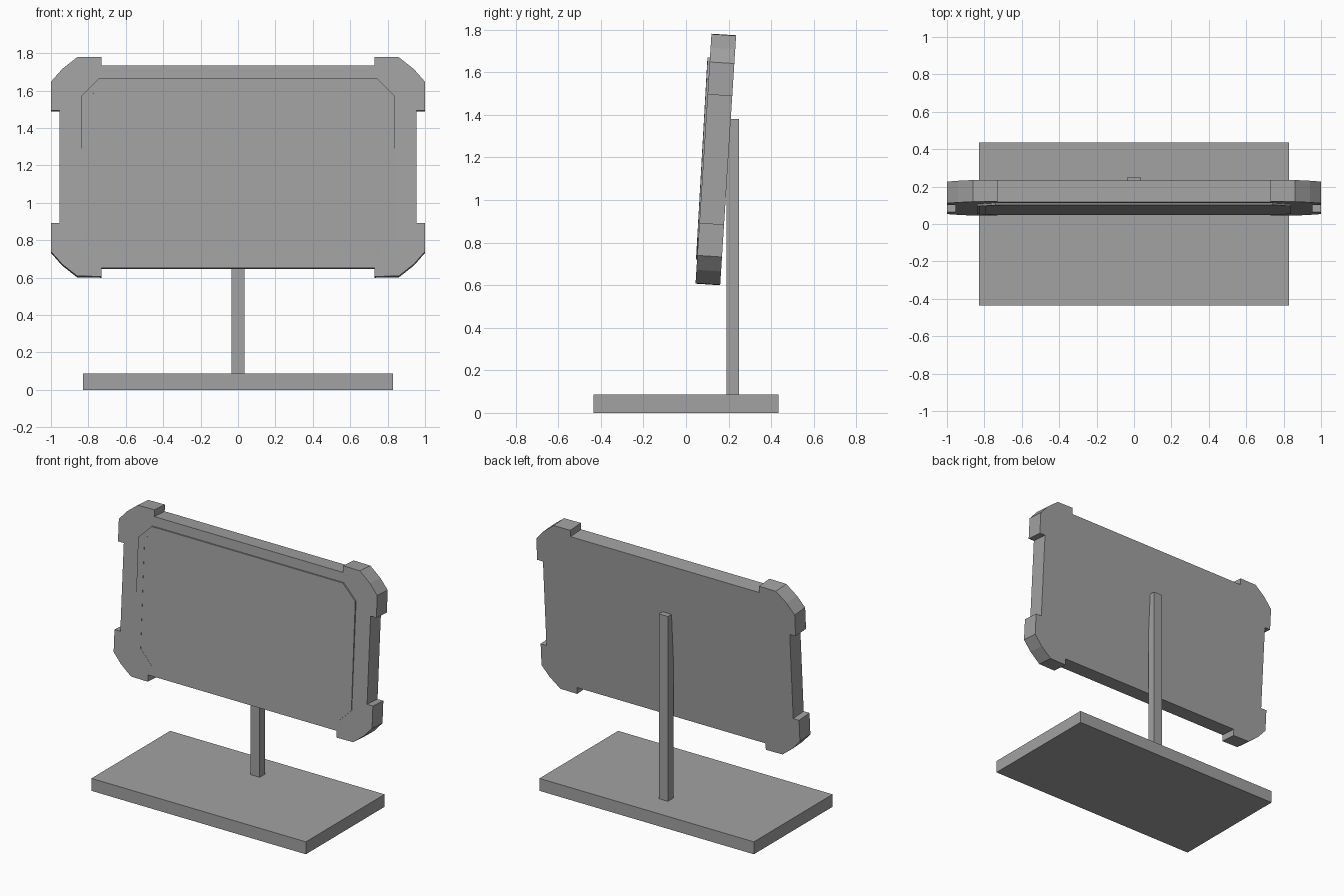
import bpy
import bmesh
from math import radians
from mathutils import Matrix

if "Cube" in bpy.data.objects:
    bpy.data.objects.remove(bpy.data.objects["Cube"])

grey = bpy.data.materials.new("plain grey")
grey.use_nodes = True
colour = (0.36, 0.36, 0.36, 1)
grey.diffuse_color = colour
grey.node_tree.nodes["Principled BSDF"].inputs["Base Color"].default_value = colour

# The device leans back slightly about its centre
lean = Matrix.Translation((0, 0.14, 1.19)) @ Matrix.Rotation(radians(-3.65), 4, "X")


def finish(name, bm, matrix=Matrix()):
    bmesh.ops.recalc_face_normals(bm, faces=bm.faces)
    mesh = bpy.data.meshes.new(name)
    bm.to_mesh(mesh)
    bm.free()
    mesh.materials.append(grey)
    obj = bpy.data.objects.new(name, mesh)
    obj.matrix_world = matrix
    bpy.context.collection.objects.link(obj)
    return obj


def box(name, low, high):
    bm = bmesh.new()
    size = [b - a for a, b in zip(low, high)]
    middle = [(a + b) / 2 for a, b in zip(low, high)]
    bmesh.ops.create_cube(bm, size=1, matrix=Matrix.Translation(middle) @ Matrix.Diagonal((*size, 1)))
    return finish(name, bm)


def slab(name, outline, front, back):
    """Extrude an x-z outline; front gives y as a function of z."""
    bm = bmesh.new()
    fronts = [bm.verts.new((x, front(z), z)) for x, z in outline]
    backs = [bm.verts.new((x, back, z)) for x, z in outline]
    bm.faces.new(fronts)
    bm.faces.new(backs[::-1])
    count = len(outline)
    for i in range(count):
        j = (i + 1) % count
        bm.faces.new((fronts[i], backs[i], backs[j], fronts[j]))
    return finish(name, bm, lean)


def four_corners(quarter):
    """Mirror a top-right quarter outline into a closed loop."""
    half = quarter + [(x, -z) for x, z in reversed(quarter)]
    return half + [(-x, z) for x, z in reversed(half)]


# Stand
box("base", (-0.83, -0.435, 0), (0.83, 0.435, 0.087))
box("post", (-0.035, 0.19, 0.08), (0.035, 0.25, 1.38))

# Device body with stepped, rounded corner bumpers
quarter = [(0.73, 0.542), (0.73, 0.588), (0.86, 0.586), (0.94, 0.523),
           (1.0, 0.455), (1.0, 0.302), (0.955, 0.302)]
slab("body", four_corners(quarter), lambda z: -0.058, 0.058)

# Thin screen, standing proud towards its top edge
screen_front = lambda z: -0.062 - 0.007 * (z + 0.475)
slab("screen", four_corners([(0.74, 0.475), (0.84, 0.375)]), screen_front, -0.05)

# Narrow trim along the left-hand side of the screen
trim = [(-0.70, 0.473), (-0.74, 0.473), (-0.83, 0.375), (-0.83, -0.375),
        (-0.74, -0.473), (-0.70, -0.473), (-0.79, -0.375), (-0.79, 0.375)]
slab("screen_trim", trim, lambda z: screen_front(z) - 0.001, -0.05)
